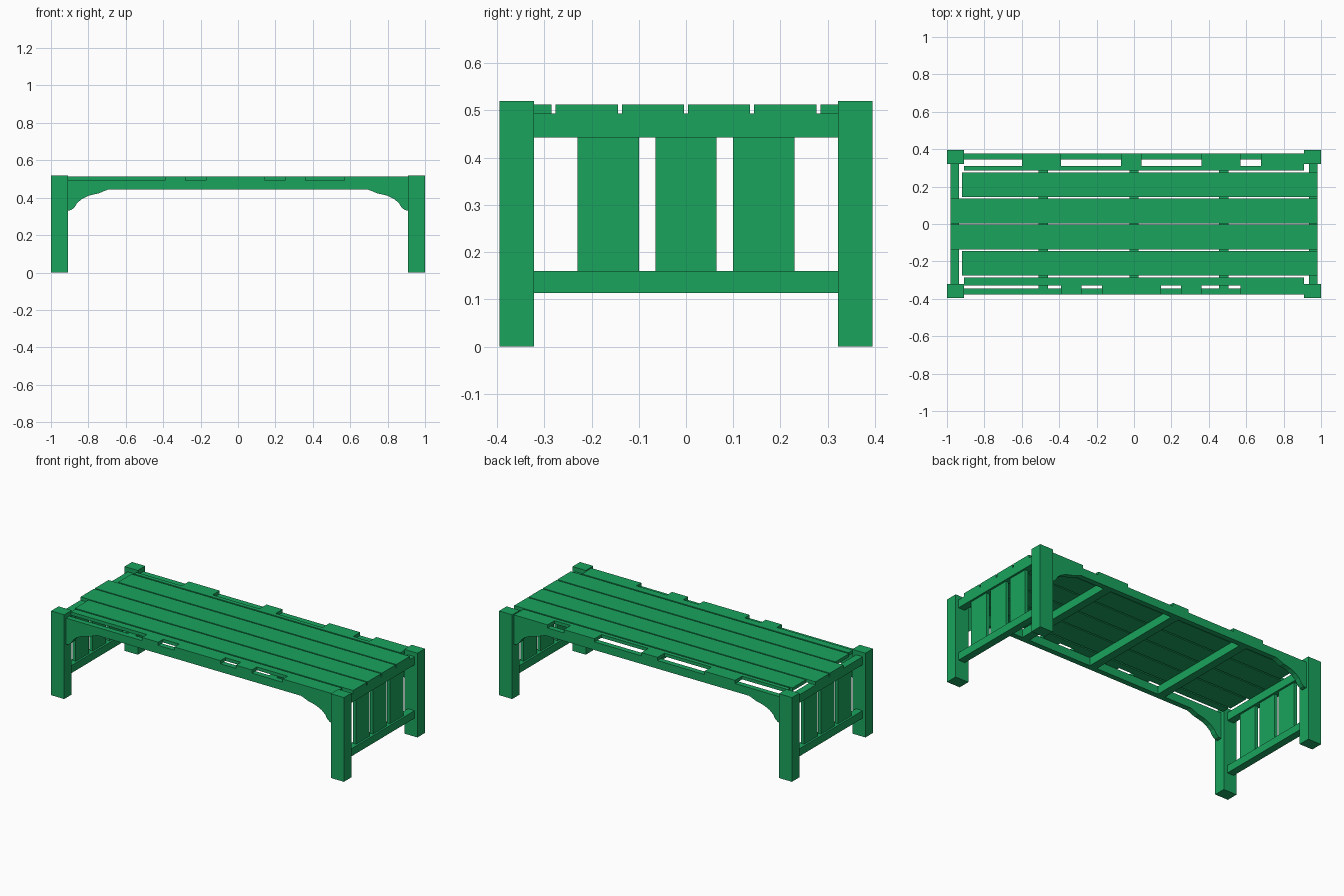
import bpy, bmesh

if "Cube" in bpy.data.objects:
    bpy.data.objects.remove(bpy.data.objects["Cube"])


def box(name, x, y, z):
    """Box from (min, max) ranges on each axis."""
    bm = bmesh.new()
    bmesh.ops.create_cube(bm, size=1)
    for v in bm.verts:
        v.co = [r[0] if c < 0 else r[1] for c, r in zip(v.co, (x, y, z))]
    return finish(name, bm)


def finish(name, bm):
    bmesh.ops.recalc_face_normals(bm, faces=bm.faces)
    me = bpy.data.meshes.new(name)
    bm.to_mesh(me)
    bm.free()
    ob = bpy.data.objects.new(name, me)
    bpy.context.collection.objects.link(ob)
    ob.data.materials.append(paint)
    return ob


def span(a, b, s):
    return tuple(sorted((a * s, b * s)))


paint = bpy.data.materials.new("green_paint")
paint.diffuse_color = (0.01, 0.37, 0.11, 1)
paint.use_nodes = True
paint.node_tree.nodes["Principled BSDF"].inputs["Base Color"].default_value = paint.diffuse_color

RAIL = (0.443, 0.493)
TOP = (0.493, 0.513)

# Corner bracket profile (x, z): arch flowing from the leg to the apron
arch = [(0.912, 0.445), (0.912, 0.33), (0.89, 0.335), (0.873, 0.35),
        (0.86, 0.372), (0.835, 0.393), (0.80, 0.41), (0.77, 0.418),
        (0.745, 0.423), (0.715, 0.436), (0.69, 0.445)]

for sx, side in ((-1, "left"), (1, "right")):
    # Legs and brackets
    for sy, face in ((-1, "front"), (1, "back")):
        box(f"{face}_{side}_leg", span(0.91, 1.0, sx), span(0.322, 0.395, sy), (0, 0.52))
        bm = bmesh.new()
        f = bm.faces.new([bm.verts.new((x * sx, 0.345 * sy, z)) for x, z in arch])
        ext = bmesh.ops.extrude_face_region(bm, geom=[f])
        for v in ext["geom"]:
            if isinstance(v, bmesh.types.BMVert):
                v.co.y = 0.378 * sy
        finish(f"{face}_{side}_bracket", bm)
    # End frame: rails with three panels between
    box(f"{side}_upper_rail", span(0.935, 0.98, sx), (-0.322, 0.322), RAIL)
    box(f"{side}_lower_rail", span(0.935, 0.98, sx), (-0.322, 0.322), (0.113, 0.16))
    for i in (-1, 0, 1):
        box(f"{side}_end_panel", span(0.947, 0.968, sx),
            (i * 0.165 - 0.065, i * 0.165 + 0.065), (0.16, 0.443))

# Long aprons
for sy, face in ((-1, "front"), (1, "back")):
    box(f"{face}_apron", (-0.91, 0.91), span(0.345, 0.378, sy), RAIL)

# Cross bearers under the top
for x in (-0.485, 0, 0.48):
    box("cross_bearer", (x - 0.025, x + 0.025), (-0.345, 0.345), RAIL)

# Main top boards; the outer pair stop short at the left end
for y, x0 in ((-0.21, -0.92), (-0.07, -0.98), (0.07, -0.98), (0.21, -0.92)):
    box("top_board", (x0, 0.98), (y - 0.066, y + 0.066), TOP)

# Weathered edge boards: a narrow strip with wider surviving sections
edges = {
    "front": (-1, 0.33, [(-0.39, -0.28), (-0.17, 0.145), (0.25, 0.36), (0.57, 0.91)]),
    "back": (1, 0.31, [(-0.60, -0.39), (-0.07, 0.04), (0.36, 0.57), (0.68, 0.91)]),
}
for face, (sy, inner, parts) in edges.items():
    bm = bmesh.new()
    # outline steps in and out along the board's broken edge
    outline = [(-0.91, 0.285), (-0.91, inner)]
    for a, b in parts:
        outline += [(a, inner), (a, 0.378), (b, 0.378), (b, inner)]
    outline += [(0.91, 0.285)]
    if parts[-1][1] >= 0.91:
        outline.pop(-2)
    f = bm.faces.new([bm.verts.new((x, y * sy, TOP[0])) for x, y in outline])
    ext = bmesh.ops.extrude_face_region(bm, geom=[f])
    for v in ext["geom"]:
        if isinstance(v, bmesh.types.BMVert):
            v.co.z = TOP[1]
    finish(f"{face}_edge_board", bm)
